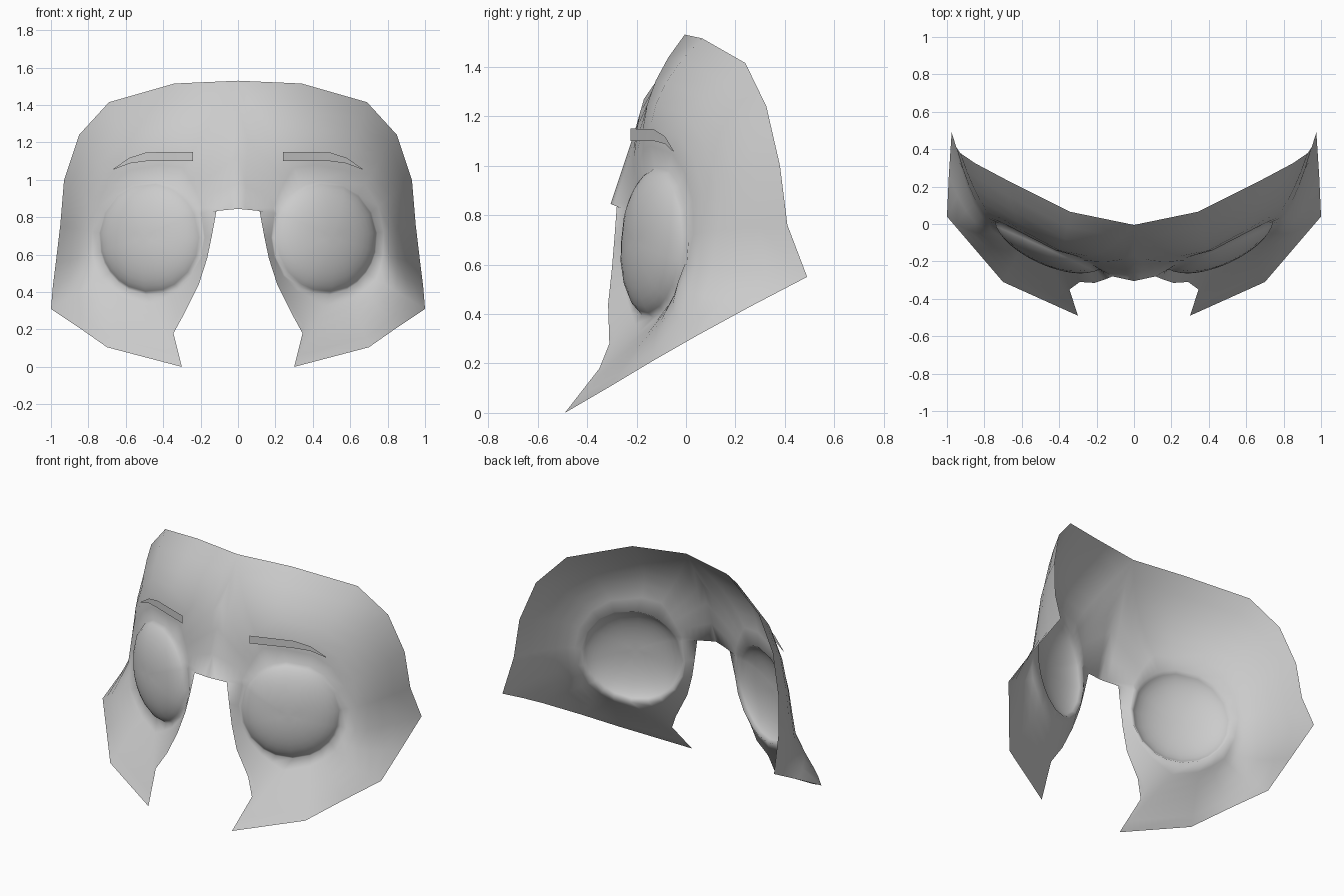
import bpy, bmesh
from math import sin, cos, radians
from mathutils import Vector

if "Cube" in bpy.data.objects:
    bpy.data.objects.remove(bpy.data.objects["Cube"])

# Outline of the right half: x, y, z, matching angle on the eye rim, forward bulge
OUTLINE = [
    (0, -.005, 1.53, 112, -.075), (.34, .065, 1.515, 97, -.09),
    (.69, .24, 1.415, 70, -.075), (.85, .325, 1.24, 50, -.065),
    (.93, .38, 1.0, 27, -.065), (.95, .41, .76, 5, -.085),
    (.975, .49, .55, -15, -.14), (.99, .26, .43, -27, -.11),
    (1.0, .04, .31, -38, -.05), (.85, -.135, .21, -52, -.02),
    (.70, -.31, .105, -65, 0), (.30, -.49, 0, -85, 0),
    (.345, -.35, .18, -105, 0), (.29, -.31, .28, -120, 0),
    (.21, -.315, .44, -140, 0), (.165, -.30, .58, -160, 0),
    (.14, -.29, .70, -180, 0), (.115, -.28, .835, -205, 0),
    (0, -.305, .845, -212, 0), (0, -.26, .98, -220, 0),
    (0, -.21, 1.13, -228, -.01), (0, -.17, 1.27, -235, -.025),
    (0, -.08, 1.40, -241, -.05)]

EYE = Vector((.465, -.115, .69))
NORMAL = Vector((.45, -1, .05)).normalized()
BULGE = .10
CAP = radians(75)


def eye_point(angle, r):
    """Point on the tilted plane of the eye, r = 1 at the rim."""
    a = radians(angle)
    dx, dz = .28 * r * cos(a), .305 * r * sin(a)
    # the upper rim sits forward, blending into the brow
    return EYE + Vector((dx, .45 * dx + (.02 if dz > 0 else .1) * dz, dz))


def make_object(name, bm):
    for f in bm.faces:
        f.smooth = True
    me = bpy.data.meshes.new(name)
    bm.to_mesh(me)
    bm.free()
    obj = bpy.data.objects.new(name, me)
    bpy.context.collection.objects.link(obj)
    m = obj.modifiers.new("mirror", 'MIRROR')
    m.use_clip = True
    m.merge_threshold = .001
    return obj


# Face shell: rings from the outline inward to the rim, then over the domed eye
bm = bmesh.new()
rings = []
for k in range(6):
    t = 1 - k / 6
    ring = []
    for x, y, z, ang, fwd in OUTLINE:
        p = eye_point(ang, 1).lerp(Vector((x, y, z)), t)
        p.y += fwd * 4 * t * (1 - t)
        ring.append(bm.verts.new(p))
    rings.append(ring)
for k in range(8):
    a = CAP * (1 - k / 8)
    h = BULGE * (cos(a) - cos(CAP)) / (1 - cos(CAP))
    rings.append([bm.verts.new(eye_point(row[3], sin(a) / sin(CAP)) + NORMAL * h)
                  for row in OUTLINE])
n = len(OUTLINE)
for outer, inner in zip(rings, rings[1:]):
    for i in range(n):
        j = (i + 1) % n
        bm.faces.new((outer[j], outer[i], inner[i], inner[j]))
tip = bm.verts.new(EYE + NORMAL * BULGE)
for i in range(n):
    bm.faces.new((rings[-1][(i + 1) % n], rings[-1][i], tip))
bmesh.ops.recalc_face_normals(bm, faces=bm.faces)
if sum(f.normal.y for f in bm.faces) > 0:
    bmesh.ops.reverse_faces(bm, faces=bm.faces)
make_object("face_mask", bm)

# Eyebrows: thin tapering strips just in front of the forehead (x, y, top, bottom)
bm = bmesh.new()
BROW = [(.24, -.225, 1.15, 1.10), (.49, -.13, 1.147, 1.10),
        (.58, -.085, 1.118, 1.088), (.665, -.05, 1.06, 1.055)]
cols = [(bm.verts.new((x, y, t)), bm.verts.new((x, y, b))) for x, y, t, b in BROW]
for a, b in zip(cols, cols[1:]):
    bm.faces.new((a[0], a[1], b[1], b[0]))
make_object("eyebrows", bm)
